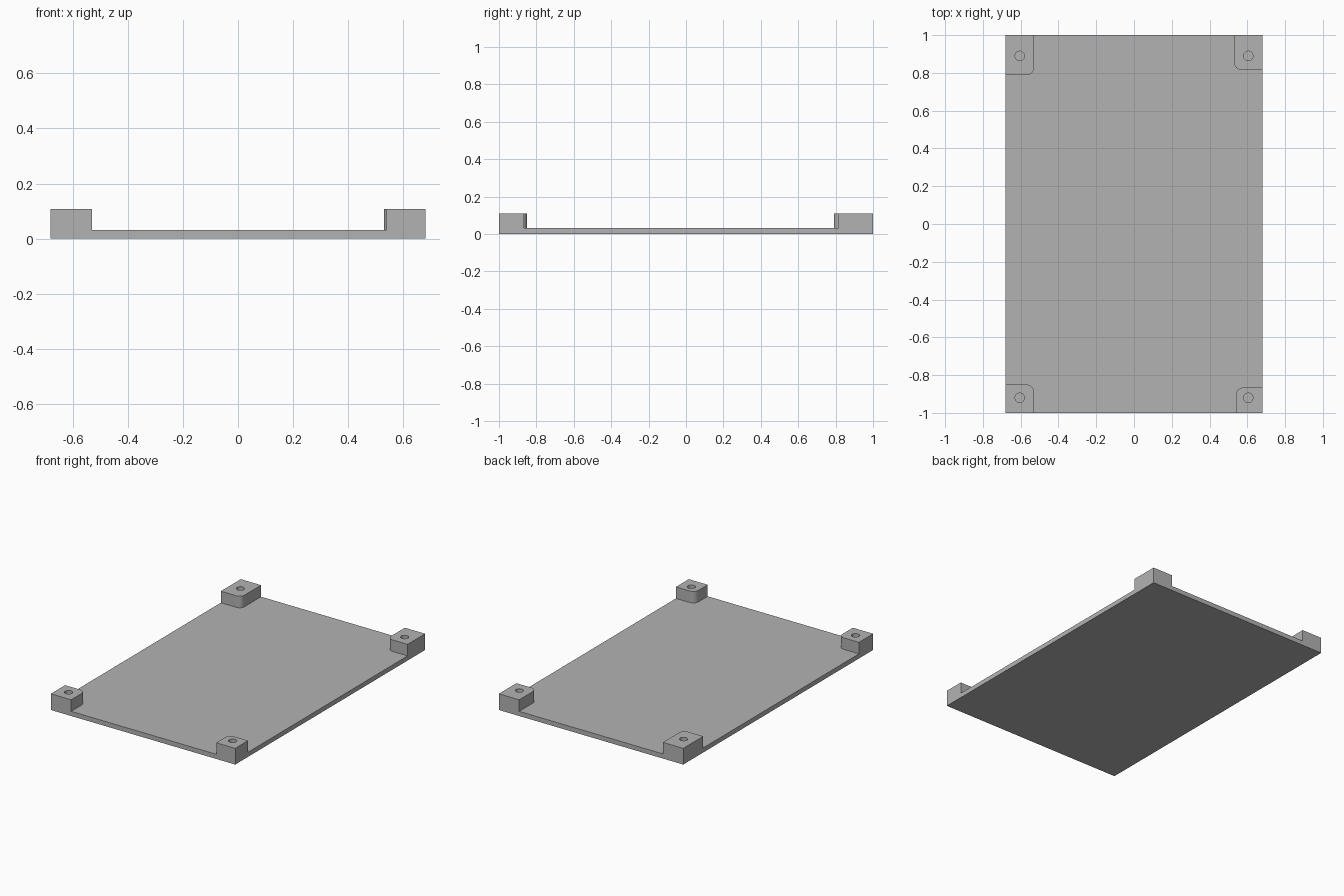
import bpy, bmesh
from math import cos, sin, pi, radians
from mathutils import Vector

if "Cube" in bpy.data.objects:
    bpy.data.objects.remove(bpy.data.objects["Cube"])

HALF_X, HALF_Y = 0.68, 1.0
PLATE_TOP, POST_TOP = 0.031, 0.108
HOLE_RADIUS = 0.025

grey = bpy.data.materials.new("plain grey")
grey.use_nodes = True
grey.diffuse_color = (0.45, 0.45, 0.45, 1)
grey.node_tree.nodes["Principled BSDF"].inputs["Base Color"].default_value = grey.diffuse_color


def arc(cx, cy, radius, start, end, steps):
    angles = [start + (end - start) * i / steps for i in range(steps + 1)]
    return [(cx + radius * cos(a), cy + radius * sin(a)) for a in angles]


def extrude_profile(name, loops, bottom, top):
    """Fill the outline (and any holes) and raise it into a solid."""
    bm = bmesh.new()
    edges = []
    for loop in loops:
        verts = [bm.verts.new((x, y, bottom)) for x, y in loop]
        edges += [bm.edges.new((a, b)) for a, b in zip(verts, verts[1:] + verts[:1])]
    bmesh.ops.triangle_fill(bm, edges=edges, use_beauty=True, normal=Vector((0, 0, 1)))
    raised = bmesh.ops.extrude_face_region(bm, geom=bm.faces[:])["geom"]
    moved = [v for v in raised if isinstance(v, bmesh.types.BMVert)]
    bmesh.ops.translate(bm, verts=moved, vec=(0, 0, top - bottom))
    bmesh.ops.recalc_face_normals(bm, faces=bm.faces[:])
    mesh = bpy.data.meshes.new(name)
    bm.to_mesh(mesh)
    bm.free()
    mesh.materials.append(grey)
    obj = bpy.data.objects.new(name, mesh)
    bpy.context.collection.objects.link(obj)
    bpy.ops.object.select_all(action="DESELECT")
    obj.select_set(True)
    bpy.context.view_layer.objects.active = obj
    bpy.ops.object.shade_smooth_by_angle(angle=radians(30))
    return obj


def corner_post(name, sx, sy, inner_x, inner_y, hole_y, radius):
    """Corner block with one rounded inner corner and a screw hole."""
    rounding = arc(inner_x - radius, inner_y - radius, radius, 0, pi / 2, 8)
    # Distances here run inwards from the plate corner
    outline = [(0, 0), (inner_x, 0)] + rounding + [(0, inner_y)]
    outline = [(sx * (HALF_X - x), sy * (HALF_Y - y)) for x, y in outline]
    hole = arc(sx * 0.605, sy * hole_y, HOLE_RADIUS, 0, 2 * pi, 32)[:-1]
    extrude_profile(name, [outline, hole], PLATE_TOP, POST_TOP)


# Base plate
plate = [(-HALF_X, -HALF_Y), (HALF_X, -HALF_Y), (HALF_X, HALF_Y), (-HALF_X, HALF_Y)]
extrude_profile("base_plate", [plate], 0, PLATE_TOP)

# Corner posts, each with its own footprint
corner_post("back_right_post", -1, 1, 0.15, 0.21, 0.89, 0.035)
corner_post("back_left_post", 1, 1, 0.15, 0.185, 0.89, 0.04)
corner_post("front_right_post", -1, -1, 0.15, 0.15, 0.92, 0.04)
corner_post("front_left_post", 1, -1, 0.14, 0.135, 0.92, 0.04)
